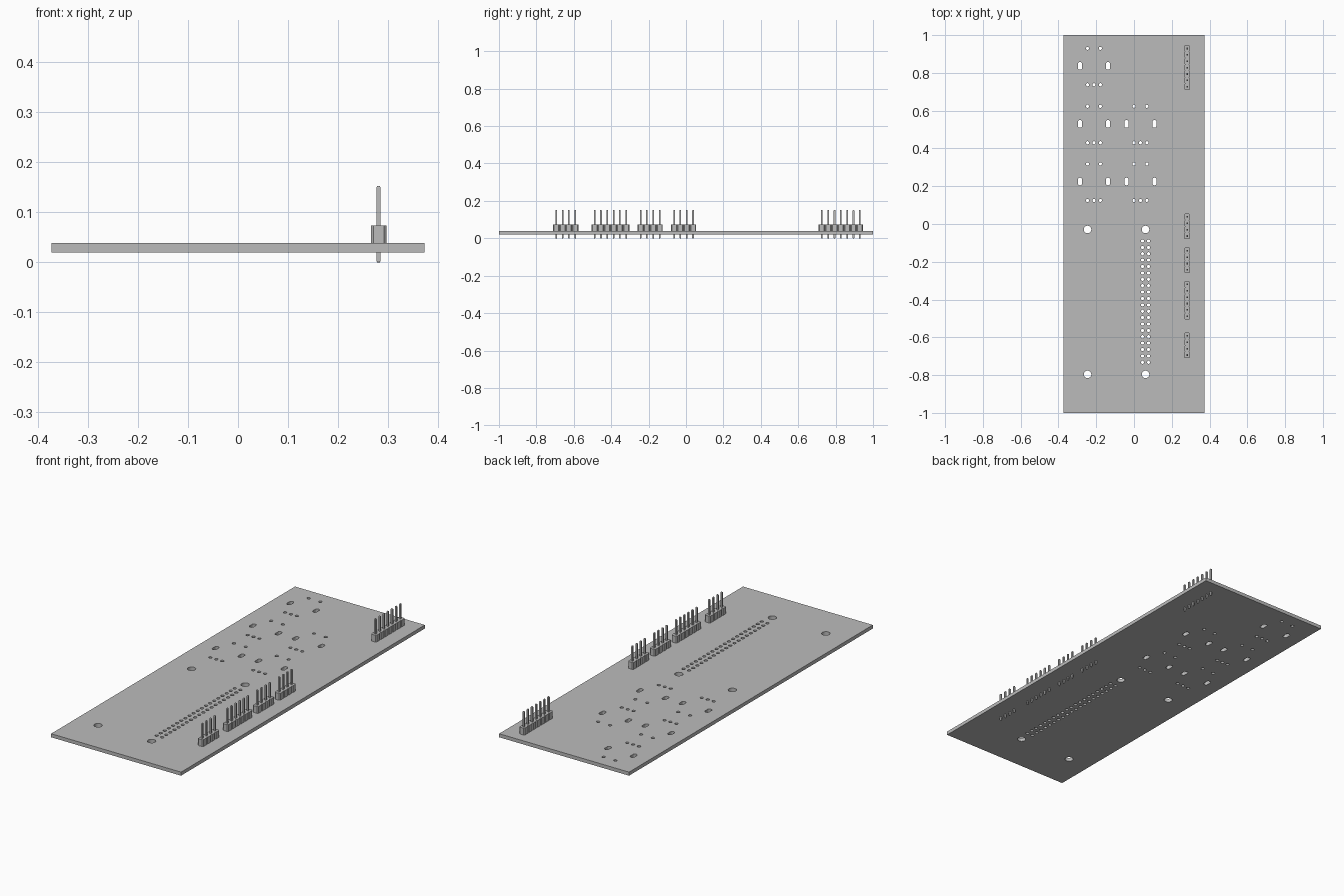
import bpy, bmesh
from math import cos, sin, tau

cube = bpy.data.objects.get("Cube")
if cube:
    bpy.data.objects.remove(cube, do_unlink=True)

PITCH = 0.0338
BOARD_LOW, BOARD_TOP = 0.02, 0.0385

grey = bpy.data.materials.new("plain grey")
grey.use_nodes = True
tone = (0.5, 0.5, 0.5, 1)
grey.diffuse_color = tone
grey.node_tree.nodes["Principled BSDF"].inputs["Base Color"].default_value = tone


def add_spline(curve, points):
    spline = curve.splines.new("POLY")
    spline.points.add(len(points) - 1)
    for point, (x, y) in zip(spline.points, points):
        point.co = (x, y, 0, 1)
    spline.use_cyclic_u = True


def slot(x, y, radius, stretch=0, sides=16):
    """Round outline, lengthened along y when stretch is set."""
    outline = []
    for i in range(sides):
        a = tau * (i + 0.5) / sides
        shift = stretch if sin(a) > 0 else -stretch
        outline.append((x + radius * cos(a), y + shift + radius * sin(a)))
    return outline


# Circuit board outline with drilled holes
curve = bpy.data.curves.new("circuit_board", "CURVE")
curve.dimensions = "2D"
curve.fill_mode = "BOTH"
curve.extrude = (BOARD_TOP - BOARD_LOW) / 2
add_spline(curve, [(-0.373, -1), (0.373, -1), (0.373, 1), (-0.373, 1)])

# Mounting holes
for x in (-0.246, 0.061):
    for y in (-0.029, -0.796):
        add_spline(curve, slot(x, y, 0.02, sides=24))

# Double row of connector holes
for row in range(20):
    for x in (0.045, 0.077):
        add_spline(curve, slot(x, -0.09 - row * PITCH, 0.0085))

# Repeated hole group: pair above, two slots, three below
for x, y in [(-0.212, 0.837), (-0.212, 0.53), (0.034, 0.53),
             (-0.212, 0.225), (0.034, 0.225)]:
    for side in (-1, 0, 1):
        add_spline(curve, slot(x + side * 0.034, y - 0.1, 0.0085))
        if side:
            add_spline(curve, slot(x + side * 0.034, y + 0.093, 0.0085))
            add_spline(curve, slot(x + side * 0.074, y, 0.0115, 0.009))

board = bpy.data.objects.new("circuit_board", curve)
bpy.context.collection.objects.link(board)
board.location.z = (BOARD_LOW + BOARD_TOP) / 2
bpy.ops.object.select_all(action="DESELECT")
board.select_set(True)
bpy.context.view_layer.objects.active = board
bpy.ops.object.convert(target="MESH")
board = bpy.context.object

# Weld the caps to the walls
bm = bmesh.new()
bm.from_mesh(board.data)
bmesh.ops.remove_doubles(bm, verts=bm.verts, dist=0.0001)
bmesh.ops.recalc_face_normals(bm, faces=bm.faces)
for face in bm.faces:
    face.smooth = False
bm.to_mesh(board.data)
bm.free()
board.data.materials.clear()
board.data.materials.append(grey)


def finish(bm, name, x, y):
    bmesh.ops.recalc_face_normals(bm, faces=bm.faces)
    mesh = bpy.data.meshes.new(name)
    bm.to_mesh(mesh)
    bm.free()
    mesh.materials.append(grey)
    obj = bpy.data.objects.new(name, mesh)
    obj.location = (x, y, 0)
    bpy.context.collection.objects.link(obj)


def header(name, y, count, x=0.281, half=0.0155, cut=0.005, top=0.074):
    """Notched housing with a row of pins through it."""
    start = -count * PITCH / 2
    right = []
    for i in range(count):
        low = start + i * PITCH
        right += [(half - cut, low), (half, low + cut), (half, low + PITCH - cut)]
    right.append((half - cut, start + count * PITCH))
    outline = right + [(-px, py) for px, py in reversed(right)]
    bm = bmesh.new()
    base = bm.faces.new([bm.verts.new((px, py, BOARD_TOP)) for px, py in outline])
    walls = bmesh.ops.extrude_face_region(bm, geom=[base], use_keep_orig=True)
    for item in walls["geom"]:
        if isinstance(item, bmesh.types.BMVert):
            item.co.z = top
    finish(bm, name + "_housing", x, y)

    # Square pins with tapered tips
    bm = bmesh.new()
    for i in range(count):
        py = start + (i + 0.5) * PITCH
        rings = []
        for z, w in ((0, 0.003), (0.003, 0.0043), (0.149, 0.0043), (0.152, 0.003)):
            rings.append([bm.verts.new((sx * w, py + sy * w, z))
                          for sx, sy in ((-1, -1), (1, -1), (1, 1), (-1, 1))])
        for a, b in zip(rings, rings[1:]):
            for k in range(4):
                n = (k + 1) % 4
                bm.faces.new((a[k], a[n], b[n], b[k]))
        bm.faces.new(rings[0][::-1])
        bm.faces.new(rings[-1])
    finish(bm, name + "_pins", x, y)


# Pin headers along the left edge
header("rear_header", 0.828, 7)
header("middle_header", -0.013, 4)
header("second_header", -0.192, 4)
header("long_header", -0.404, 6)
header("front_header", -0.643, 4)
